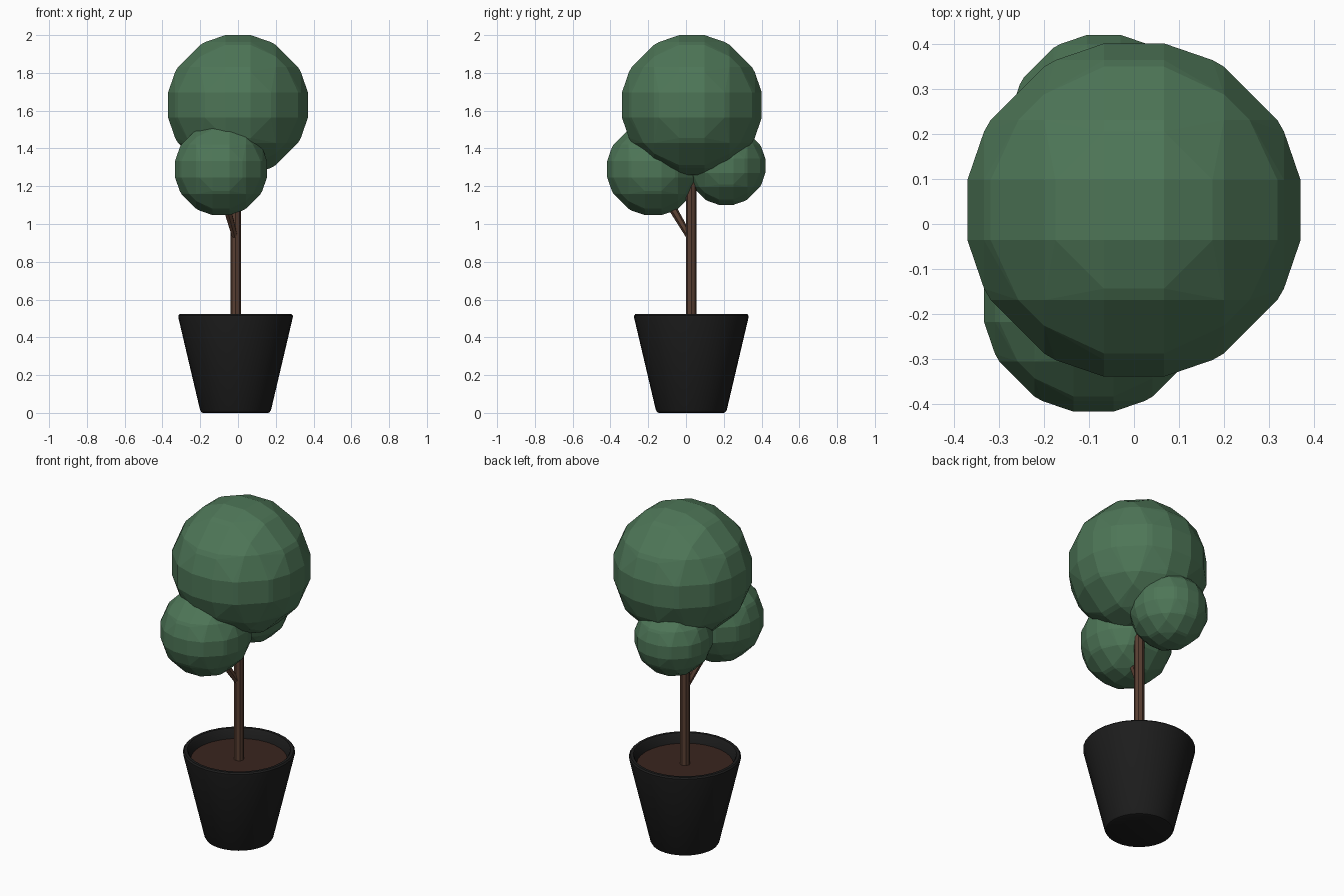
import bpy, bmesh
from math import sin, cos, pi, sqrt
from itertools import product
from mathutils import Vector

if "Cube" in bpy.data.objects:
    bpy.data.objects.remove(bpy.data.objects["Cube"])

AX, AY = -0.013, 0.028  # pot and trunk axis


def material(name, rgb):
    m = bpy.data.materials.new(name)
    m.diffuse_color = (*rgb, 1)
    m.use_nodes = True
    m.node_tree.nodes["Principled BSDF"].inputs["Base Color"].default_value = m.diffuse_color
    return m


GREEN = material("leaf_green", (0.075, 0.18, 0.095))
BARK = material("bark_brown", (0.10, 0.050, 0.032))
BLACK = material("pot_black", (0.012, 0.012, 0.012))
SOIL = material("soil_brown", (0.042, 0.018, 0.013))


def finish(bm, name, mat, loc=(0, 0, 0)):
    bmesh.ops.recalc_face_normals(bm, faces=bm.faces)
    me = bpy.data.meshes.new(name)
    bm.to_mesh(me)
    bm.free()
    ob = bpy.data.objects.new(name, me)
    ob.location = loc
    me.materials.append(mat)
    bpy.context.collection.objects.link(ob)
    return ob


def foliage(name, loc, half):
    """Low-poly ball whose corners lie where a coarse cubic grid cuts a sphere."""
    s = half / 0.37
    bm = bmesh.new()
    grid = (-0.333, -0.2, -0.067, 0.067, 0.2, 0.333)
    for axis, a, b, sign in product(range(3), grid, grid, (-1, 1)):
        d = 0.1458 - a * a - b * b
        if d > 0:
            p = [a, b]
            p.insert(axis, sign * sqrt(d))
            bm.verts.new(Vector(p) * s)
    bmesh.ops.remove_doubles(bm, verts=bm.verts, dist=0.001)
    bmesh.ops.convex_hull(bm, input=bm.verts)
    bmesh.ops.dissolve_limit(bm, angle_limit=0.02, verts=bm.verts, edges=bm.edges)
    return finish(bm, name, GREEN, loc)


def lathe(name, profile, mat, n=32):
    bm = bmesh.new()
    rings = [[bm.verts.new((r * cos(2 * pi * i / n), r * sin(2 * pi * i / n), z))
              for i in range(n)] for r, z in profile]
    for lo, hi in zip(rings, rings[1:]):
        for i in range(n):
            j = (i + 1) % n
            bm.faces.new((lo[i], lo[j], hi[j], hi[i]))
    bm.faces.new(rings[0])
    bm.faces.new(rings[-1])
    return finish(bm, name, mat, (AX, AY, 0))


def limb(name, start, end, r1, r2, sides):
    a, b = Vector(start), Vector(end)
    bm = bmesh.new()
    bmesh.ops.create_cone(bm, cap_ends=True, segments=sides, radius1=r1,
                          radius2=r2, depth=(b - a).length)
    ob = finish(bm, name, BARK, (a + b) / 2)
    ob.rotation_mode = 'QUATERNION'
    ob.rotation_quaternion = Vector((0, 0, 1)).rotation_difference(b - a)
    return ob


# Foliage
foliage("foliage_top", (0, 0.031, 1.63), 0.37)
foliage("foliage_front", (-0.09, -0.174, 1.29), 0.243)
foliage("foliage_back", (-0.067, 0.213, 1.308), 0.207)

# Trunk and branch
limb("trunk", (AX, AY, 0.45), (AX, AY, 1.5), 0.028, 0.028, 8)
limb("branch", (AX, 0.025, 0.92), (-0.09, -0.14, 1.2), 0.016, 0.026, 6)

# Pot with rounded rim and base, hollow down to the soil
pot = lathe("pot", [(0.172, 0), (0.181, 0.004), (0.188, 0.016), (0.303, 0.505),
                    (0.303, 0.515), (0.296, 0.523), (0.280, 0.523), (0.273, 0.515),
                    (0.258, 0.455)], BLACK)
lathe("soil", [(0.258, 0.45), (0.261, 0.468)], SOIL)

bpy.ops.object.select_all(action='DESELECT')
pot.select_set(True)
bpy.context.view_layer.objects.active = pot
bpy.ops.object.shade_smooth_by_angle(angle=0.6)
